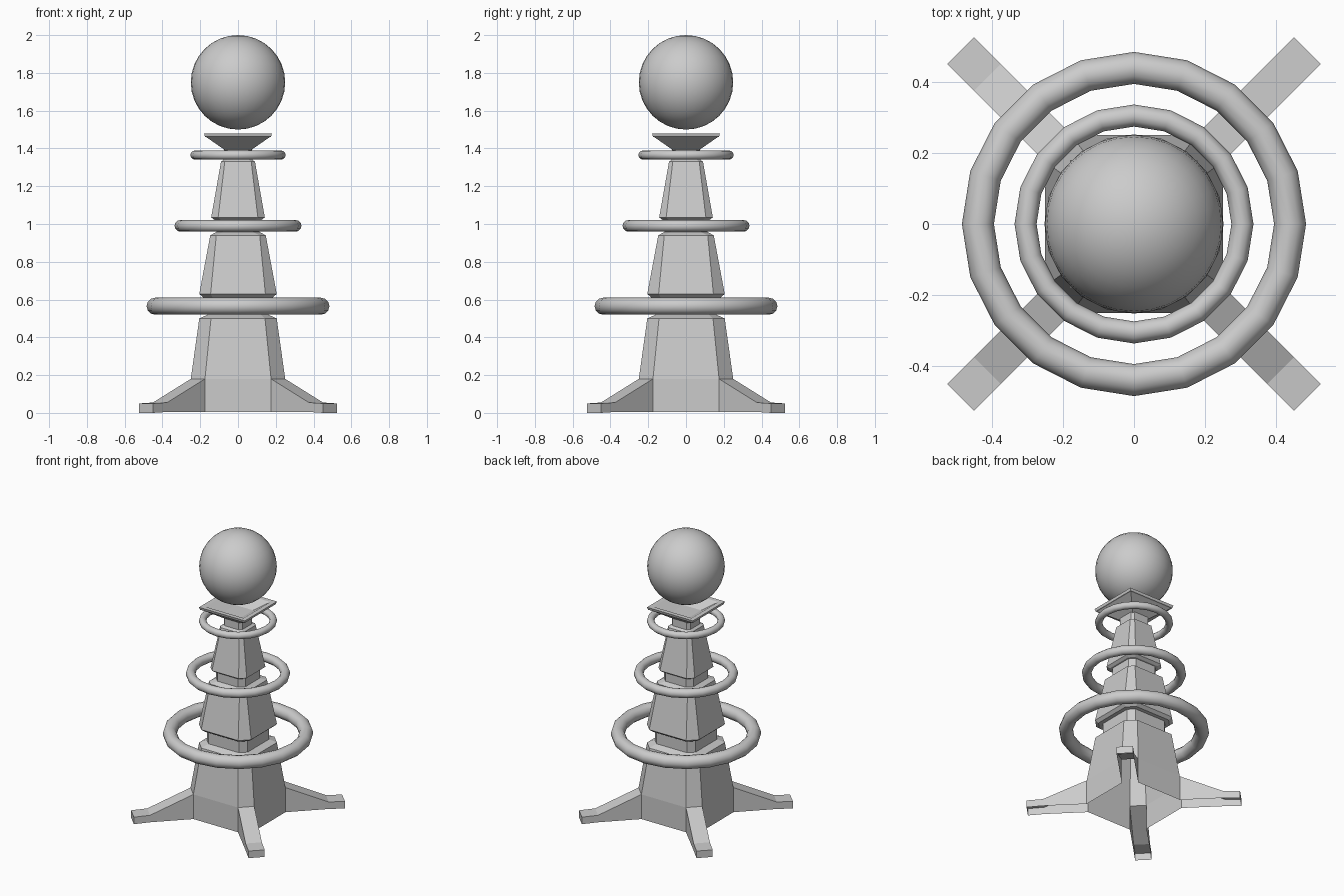
import bpy, bmesh, math
from mathutils import Matrix

if "Cube" in bpy.data.objects:
    bpy.data.objects.remove(bpy.data.objects["Cube"])


def finish(name, bm, smooth=False):
    bmesh.ops.remove_doubles(bm, verts=bm.verts, dist=1e-5)
    bmesh.ops.recalc_face_normals(bm, faces=bm.faces)
    for f in bm.faces:
        f.smooth = smooth
    me = bpy.data.meshes.new(name)
    bm.to_mesh(me)
    bm.free()
    ob = bpy.data.objects.new(name, me)
    bpy.context.collection.objects.link(ob)
    return ob


def loft(bm, profile, skip_corners_below=None, cap_top=False):
    """Stack chamfered-square loops given as (z, half width, half flat width)."""
    loops = []
    for z, a, b in profile:
        pts = [(a, -b), (a, b), (b, a), (-b, a), (-a, b), (-a, -b), (-b, -a), (b, -a)]
        if a == b:
            pts = [(a, -a), (a, a), (-a, a), (-a, -a)]
        loops.append([bm.verts.new((x, y, z)) for x, y in pts])
    for lo, hi in zip(loops, loops[1:]):
        n = len(lo)
        for i in range(n):
            # leave the corners open where the legs grow out
            if skip_corners_below and hi[0].co.z <= skip_corners_below and i % 2:
                continue
            j = (i + 1) % n
            bm.faces.new((lo[i], lo[j], hi[j], hi[i]))
    if cap_top:
        bm.faces.new(loops[-1])


# Tower: three tapered tiers with necks between them, open underneath
bm = bmesh.new()
loft(bm, [
    (0.005, .25, .175), (.18, .25, .175), (.50, .205, .143), (.52, .16, .12),
    (.61, .16, .12), (.612, .185, .135), (.63, .205, .145), (.94, .147, .115),
    (.957, .115, .08), (1.02, .115, .08), (1.022, .125, .092), (1.035, .142, .105),
    (1.33, .09, .07), (1.342, .073, .055), (1.40, .073, .055),
], skip_corners_below=.181, cap_top=True)

# Legs: extruded diagonally from each corner, sloping down to a flat foot
root, half = .425 / math.sqrt(2), .075 / math.sqrt(2)
stations = [(root, .005, .18), (root + .2 * math.sqrt(2), .005, .055),
            (root + .275 * math.sqrt(2), 0, .05)]
for k in range(4):
    rot = Matrix.Rotation(math.radians(45 + 90 * k), 4, 'Z')
    rows = []
    for r, lo, hi in stations:
        pts = [(r, -half, lo), (r, -half, hi), (r, half, hi), (r, half, lo)]
        row = [bm.verts.new(p) for p in pts]
        bmesh.ops.transform(bm, matrix=rot, verts=row)
        rows.append(row)
    for p, q in zip(rows, rows[1:]):
        for i in range(3):
            bm.faces.new((p[i], p[i + 1], q[i + 1], q[i]))
    bm.faces.new(rows[-1])
finish("tower_with_legs", bm)

# Square flared dish under the ball
bm = bmesh.new()
loft(bm, [(1.385, .06, .06), (1.46, .168, .168), (1.462, .175, .175),
          (1.48, .18, .18), (1.48, .15, .15), (1.43, .07, .07)], cap_top=True)
finish("top_dish", bm)

# Floating rings
for name, z, major, minor in [("lower_ring", .565, .439, .045),
                              ("middle_ring", .99, .305, .031),
                              ("upper_ring", 1.365, .228, .024)]:
    bpy.ops.mesh.primitive_torus_add(major_radius=major, minor_radius=minor,
                                     major_segments=20, minor_segments=12,
                                     location=(0, 0, z))
    bpy.context.object.name = name
    bpy.ops.object.shade_smooth()

# Floating ball
bm = bmesh.new()
bmesh.ops.create_uvsphere(bm, u_segments=32, v_segments=16, radius=.25,
                          matrix=Matrix.Translation((0, 0, 1.75)))
finish("ball", bm, smooth=True)
